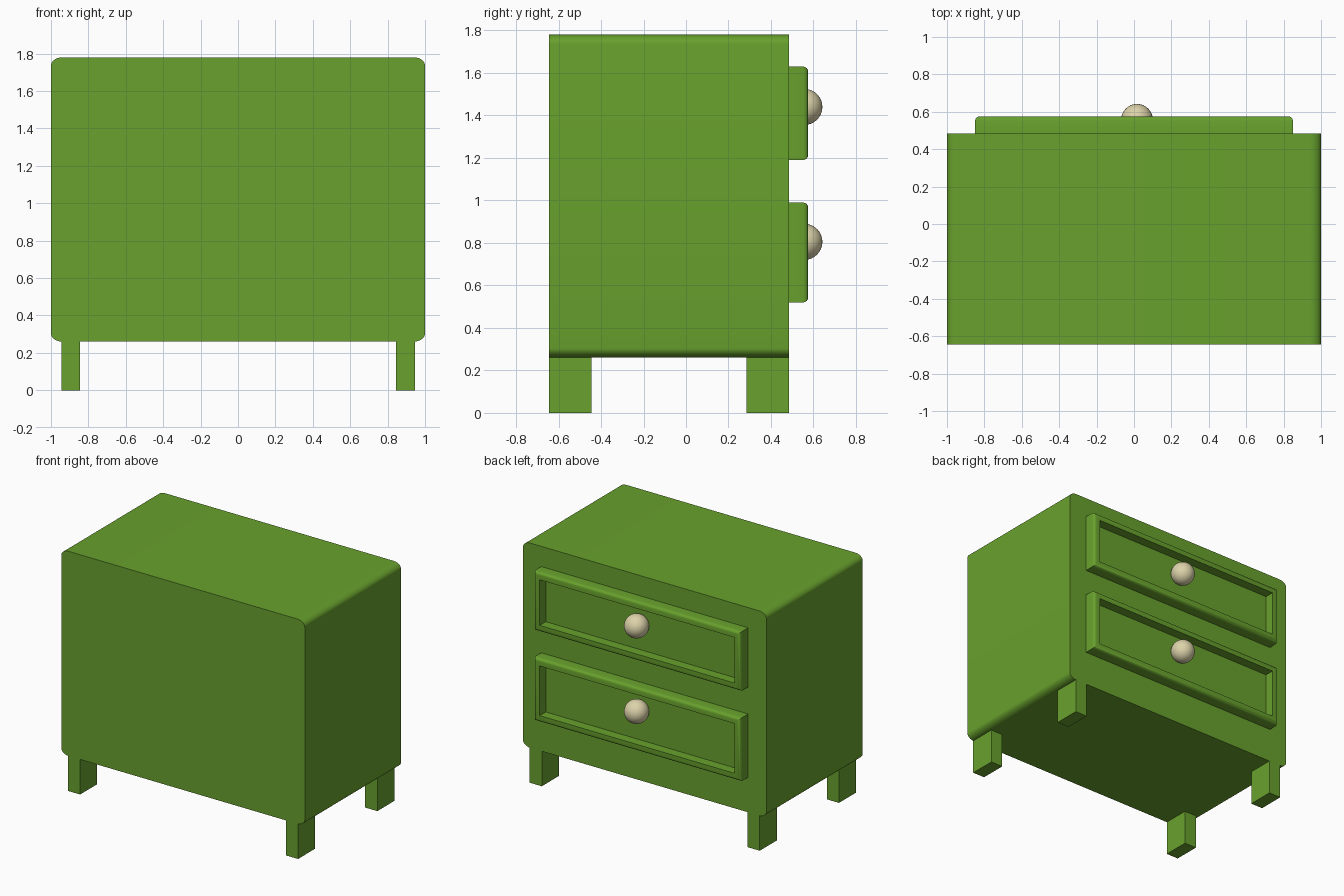
import bpy, bmesh, math

if "Cube" in bpy.data.objects:
    bpy.data.objects.remove(bpy.data.objects["Cube"])


def material(name, rgb):
    m = bpy.data.materials.new(name)
    m.diffuse_color = (*rgb, 1)
    m.use_nodes = True
    m.node_tree.nodes["Principled BSDF"].inputs["Base Color"].default_value = m.diffuse_color
    return m


GREEN = material("leaf green", (0.138, 0.356, 0.026))
BEIGE = material("pale beige", (0.72, 0.65, 0.40))


def finish(bm, name, mat, angle=None):
    bmesh.ops.recalc_face_normals(bm, faces=bm.faces)
    me = bpy.data.meshes.new(name)
    bm.to_mesh(me)
    bm.free()
    ob = bpy.data.objects.new(name, me)
    bpy.context.collection.objects.link(ob)
    me.materials.append(mat)
    if angle:
        bpy.ops.object.select_all(action='DESELECT')
        ob.select_set(True)
        bpy.context.view_layer.objects.active = ob
        bpy.ops.object.shade_smooth_by_angle(angle=math.radians(angle))
    return ob


def box(x0, x1, y0, y1, z0, z1):
    bm = bmesh.new()
    bmesh.ops.create_cube(bm, size=1)
    for v in bm.verts:
        v.co = ((x0 + x1) / 2 + v.co.x * (x1 - x0),
                (y0 + y1) / 2 + v.co.y * (y1 - y0),
                (z0 + z1) / 2 + v.co.z * (z1 - z0))
    return bm


BACK, FRONT = -0.645, 0.485
BOTTOM, TOP = 0.26, 1.78

# cabinet body: rounded rectangle profile extruded along y
RX, RZ, STEPS = 0.06, 0.045, 8
bm = bmesh.new()
ring = []
for sx, sz, start in ((1, 1, 0), (-1, 1, 90), (-1, -1, 180), (1, -1, 270)):
    cx = sx * (1 - RX)
    cz = TOP - RZ if sz > 0 else BOTTOM + RZ
    for i in range(STEPS + 1):
        a = math.radians(start + 90 * i / STEPS)
        ring.append(bm.verts.new((cx + RX * math.cos(a), BACK, cz + RZ * math.sin(a))))
face = bm.faces.new(ring)
ext = bmesh.ops.extrude_face_region(bm, geom=[face])
for v in ext["geom"]:
    if isinstance(v, bmesh.types.BMVert):
        v.co.y = FRONT
finish(bm, "cabinet_body", GREEN, 35)

# four square legs
for side, sx in (("left", -1), ("right", 1)):
    for end, y0, y1 in (("rear", BACK, BACK + 0.2), ("drawer_side", FRONT - 0.2, FRONT)):
        xs = sorted((sx * 0.845, sx * 0.945))
        finish(box(*xs, y0, y1, 0, BOTTOM + 0.01), f"{end}_{side}_leg", GREEN)

# two drawers: rounded outer front edges, recessed panel, round knob
FACE, PANEL, RIM = 0.575, 0.503, 0.062
for label, z0, z1, kz in (("upper", 1.19, 1.63, 1.44), ("lower", 0.52, 0.99, 0.805)):
    bm = box(-0.85, 0.85, FRONT - 0.01, FACE, z0, z1)
    edges = [e for e in bm.edges if all(v.co.y > FACE - 0.001 for v in e.verts)]
    bmesh.ops.bevel(bm, geom=edges, offset=0.024, segments=4, profile=0.5, affect='EDGES')
    front = max(bm.faces, key=lambda f: f.calc_center_median().y)
    bmesh.ops.inset_region(bm, faces=[front], thickness=RIM - 0.024)
    ext = bmesh.ops.extrude_face_region(bm, geom=[front])
    for v in ext["geom"]:
        if isinstance(v, bmesh.types.BMVert):
            v.co.y = PANEL
    if front.is_valid:
        bm.faces.remove(front)
    finish(bm, f"{label}_drawer", GREEN, 35)

    bm = bmesh.new()
    bmesh.ops.create_uvsphere(bm, u_segments=32, v_segments=16, radius=0.085)
    bmesh.ops.translate(bm, verts=bm.verts, vec=(0.016, 0.557, kz))
    finish(bm, f"{label}_knob", BEIGE, 60)
